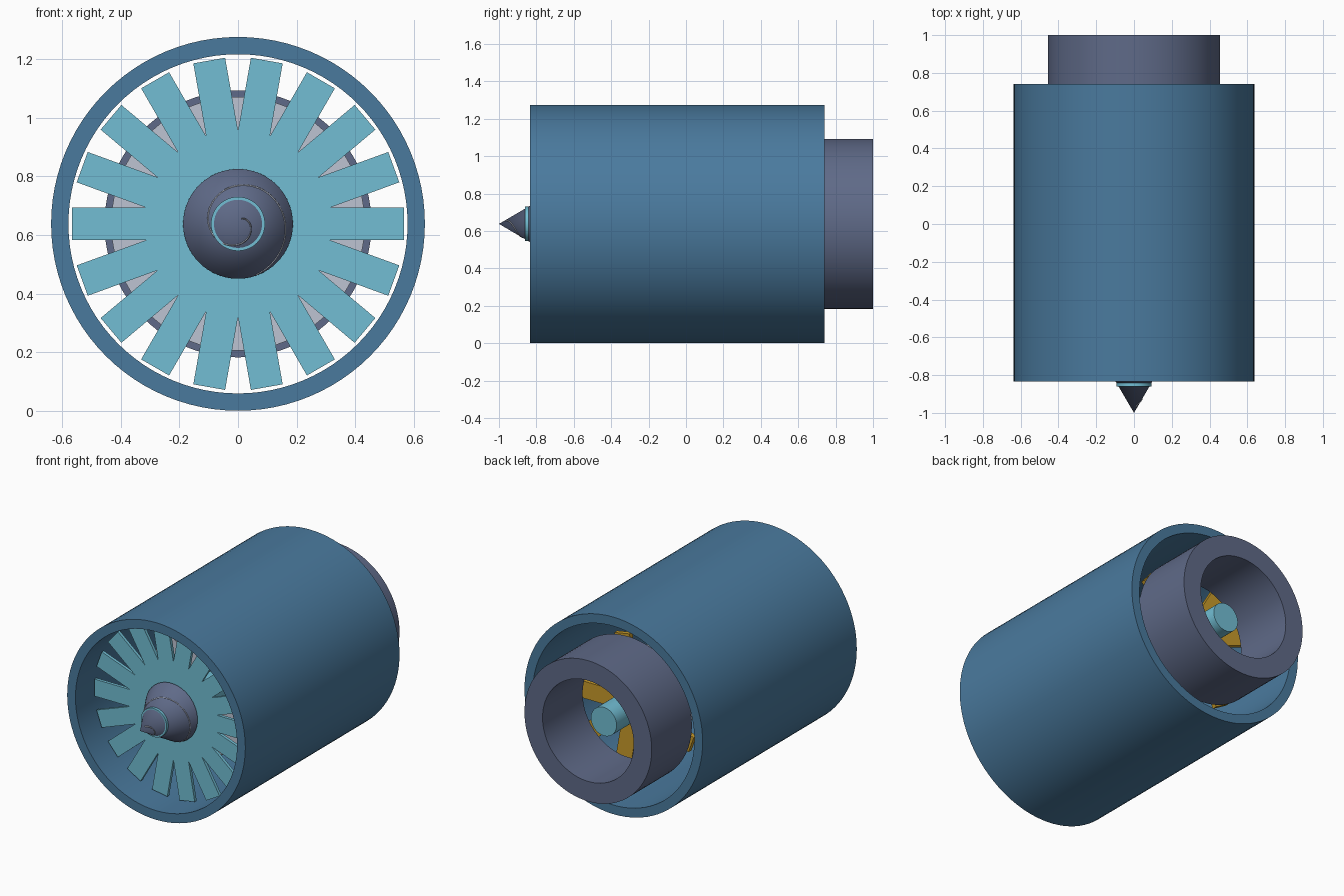
import bpy, bmesh, math
from mathutils import Matrix, Vector

old = bpy.data.objects.get("Cube")
if old:
    bpy.data.objects.remove(old, do_unlink=True)

AXIS_Z = 0.638
SEGMENTS = 96


def material(name, rgb):
    linear = [((c / 255 + 0.055) / 1.055) ** 2.4 for c in rgb] + [1]
    m = bpy.data.materials.new(name)
    m.use_nodes = True
    m.diffuse_color = linear
    m.node_tree.nodes["Principled BSDF"].inputs["Base Color"].default_value = linear
    return m


blue = material("casing blue", (74, 122, 158))
slate = material("slate grey", (95, 106, 136))
cyan = material("fan cyan", (114, 190, 212))
gold = material("turbine gold", (200, 155, 42))
silver = material("light grey", (190, 196, 210))


def finish(name, bm, mat, smooth=True):
    bmesh.ops.recalc_face_normals(bm, faces=bm.faces)
    mesh = bpy.data.meshes.new(name)
    bm.to_mesh(mesh)
    bm.free()
    obj = bpy.data.objects.new(name, mesh)
    bpy.context.collection.objects.link(obj)
    obj.location.z = AXIS_Z
    mesh.materials.append(mat)
    if smooth:
        bpy.ops.object.select_all(action="DESELECT")
        obj.select_set(True)
        bpy.context.view_layer.objects.active = obj
        bpy.ops.object.shade_smooth_by_angle(angle=math.radians(35))
    return obj


def lathe(name, profile, mat, closed=False):
    """Turn (radius, y) points around the engine axis."""
    bm = bmesh.new()
    verts = [bm.verts.new((r, y, 0)) for r, y in profile]
    edges = [bm.edges.new(pair) for pair in zip(verts, verts[1:])]
    if closed:
        edges.append(bm.edges.new((verts[-1], verts[0])))
    bmesh.ops.spin(bm, geom=verts + edges, cent=(0, 0, 0), axis=(0, 1, 0),
                   angle=math.tau, steps=SEGMENTS)
    bmesh.ops.remove_doubles(bm, verts=bm.verts, dist=1e-5)
    return finish(name, bm, mat)


def tube(name, outer, inner, front, back, mat):
    return lathe(name, [(outer, front), (outer, back), (inner, back), (inner, front)],
                 mat, closed=True)


def blade_ring(name, count, root, tip, width, depth, y, mat, phase=0.0):
    """Ring of flat rectangular blades."""
    bm = bmesh.new()
    for i in range(count):
        angle = phase + math.tau * i / count
        shape = (Matrix.Rotation(angle, 4, "Y")
                 @ Matrix.Translation(((root + tip) / 2, y, 0))
                 @ Matrix.Diagonal((tip - root, depth, width, 1)))
        bmesh.ops.create_cube(bm, size=1, matrix=shape)
    return finish(name, bm, mat, smooth=False)


# Outer shell and rear exhaust
tube("outer_casing", 0.637, 0.578, -0.835, 0.74, blue)
tube("exhaust_nozzle", 0.455, 0.326, 0.59, 1.0, slate)

# Central shaft and nose cone
lathe("central_shaft", [(0, -0.86), (0.092, -0.86), (0.092, 0.84), (0, 0.84)], cyan)
lathe("nose_cone", [(0, -1.0), (0.187, -0.68), (0, -0.68)], slate)

# Blade stages
blade_ring("intake_fan", 18, 0.06, 0.565, 0.11, 0.02, -0.65, cyan)
blade_ring("compressor_blades", 18, 0.06, 0.432, 0.11, 0.03, -0.23, silver,
           phase=math.radians(10))
blade_ring("turbine_blades", 9, 0.06, 0.445, 0.11, 0.03, 0.53, gold)

# Thin spiral line on the nose cone
curve = bpy.data.curves.new("nose_spiral", "CURVE")
curve.dimensions = "3D"
curve.bevel_depth = 0.003
curve.bevel_resolution = 1
spline = curve.splines.new("POLY")
steps = 90
spline.points.add(steps)
for i, point in enumerate(spline.points):
    t = i / steps
    radius = 0.02 + 0.164 * t
    angle = math.radians(60 - 490 * t)
    spot = Vector((radius * math.cos(angle), -1 + radius * 0.32 / 0.187, radius * math.sin(angle)))
    point.co = (*spot, 1)
spiral = bpy.data.objects.new("nose_spiral", curve)
spiral.location.z = AXIS_Z
curve.materials.append(silver)
bpy.context.collection.objects.link(spiral)
